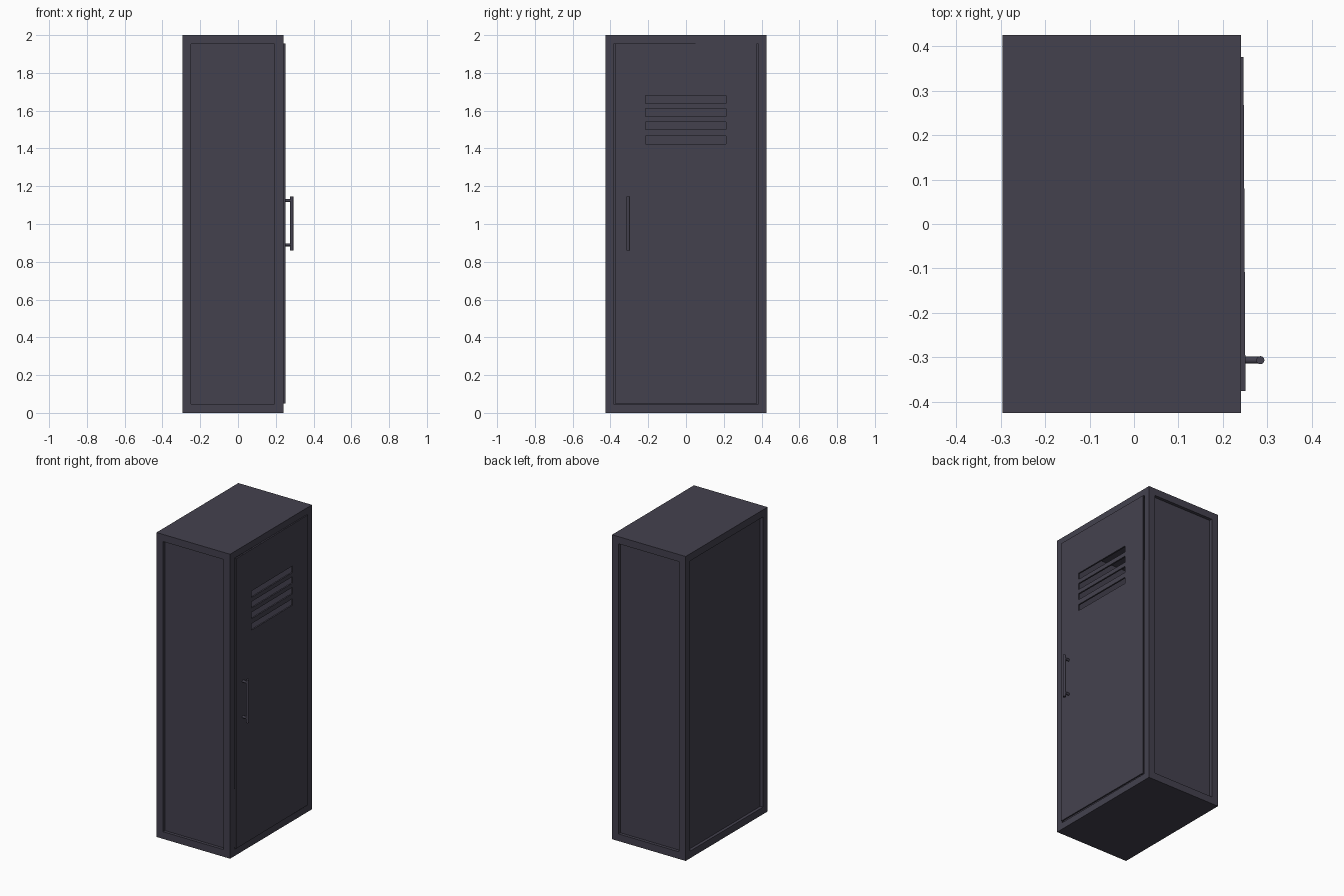
import bpy, bmesh, math
from mathutils import Matrix, Vector

if "Cube" in bpy.data.objects:
    bpy.data.objects.remove(bpy.data.objects["Cube"])

paint = bpy.data.materials.new("dark slate paint")
paint.diffuse_color = (0.057, 0.053, 0.076, 1)
paint.use_nodes = True
paint.node_tree.nodes["Principled BSDF"].inputs["Base Color"].default_value = paint.diffuse_color


def make_object(name, bm):
    mesh = bpy.data.meshes.new(name)
    bmesh.ops.recalc_face_normals(bm, faces=bm.faces)
    bm.to_mesh(mesh)
    bm.free()
    mesh.materials.append(paint)
    ob = bpy.data.objects.new(name, mesh)
    bpy.context.collection.objects.link(ob)
    return ob


def add_box(bm, lo, hi):
    lo, hi = Vector(lo), Vector(hi)
    m = Matrix.Translation((lo + hi) / 2) @ Matrix.Diagonal((*(hi - lo), 1))
    bmesh.ops.create_cube(bm, size=1, matrix=m)


def rod(name, a, b, radius):
    a, b = Vector(a), Vector(b)
    rot = (b - a).to_track_quat('Z', 'Y').to_matrix().to_4x4()
    bm = bmesh.new()
    bmesh.ops.create_cone(bm, cap_ends=True, segments=20, radius1=radius, radius2=radius,
                          depth=(b - a).length, matrix=Matrix.Translation((a + b) / 2) @ rot)
    ob = make_object(name, bm)
    for p in ob.data.polygons:
        p.use_smooth = len(p.vertices) == 4
    for e in ob.data.edges:
        za = [rot.inverted() @ ob.data.vertices[v].co for v in e.vertices]
        e.use_edge_sharp = abs(za[0].z - za[1].z) < 1e-4
    return ob


# Cabinet: recessed panels on three sides, deep pocket behind the door
bm = bmesh.new()
add_box(bm, (-0.295, -0.425, 0), (0.24, 0.425, 2))
bm.normal_update()
for f in [f for f in bm.faces if abs(f.normal.z) < 0.5]:
    n = f.normal.copy()
    is_door_side = n.x > 0.5
    bmesh.ops.inset_individual(bm, faces=[f], thickness=0.044 if is_door_side else 0.047,
                               use_even_offset=True)
    new = bmesh.ops.extrude_discrete_faces(bm, faces=[f])["faces"][0]
    bmesh.ops.translate(bm, verts=new.verts, vec=-n * (0.49 if is_door_side else 0.02))
cabinet = make_object("cabinet", bm)

# Door: thin sheet, very slightly ajar about its hinge
hinge = Matrix.Translation((0.246, 0.375, 0)) @ Matrix.Rotation(0.006, 4, 'Z')
bm = bmesh.new()
add_box(bm, (-0.01, -0.75, 0.05), (0, 0, 1.955))
door = make_object("door", bm)
door.matrix_world = hinge

# Vent slots cut through the door
bm = bmesh.new()
for z in (1.445, 1.52, 1.59, 1.66):
    add_box(bm, (-0.05, -0.59, z - 0.021), (0.05, -0.162, z + 0.021))
cutter = make_object("vent_cutter", bm)
cutter.matrix_world = hinge
bpy.context.view_layer.update()
mod = door.modifiers.new("vents", 'BOOLEAN')
mod.operation = 'DIFFERENCE'
mod.object = cutter
mod.solver = 'EXACT'
bpy.context.view_layer.objects.active = door
bpy.ops.object.modifier_apply(modifier=mod.name)
bpy.data.objects.remove(cutter)

# Handle: vertical bar on two posts
rod("handle_bar", (0.284, -0.306, 0.86), (0.284, -0.306, 1.145), 0.009)
for i, z in enumerate((0.89, 1.124)):
    rod(f"handle_post_{i + 1}", (0.243, -0.306, z), (0.284, -0.306, z), 0.008)
